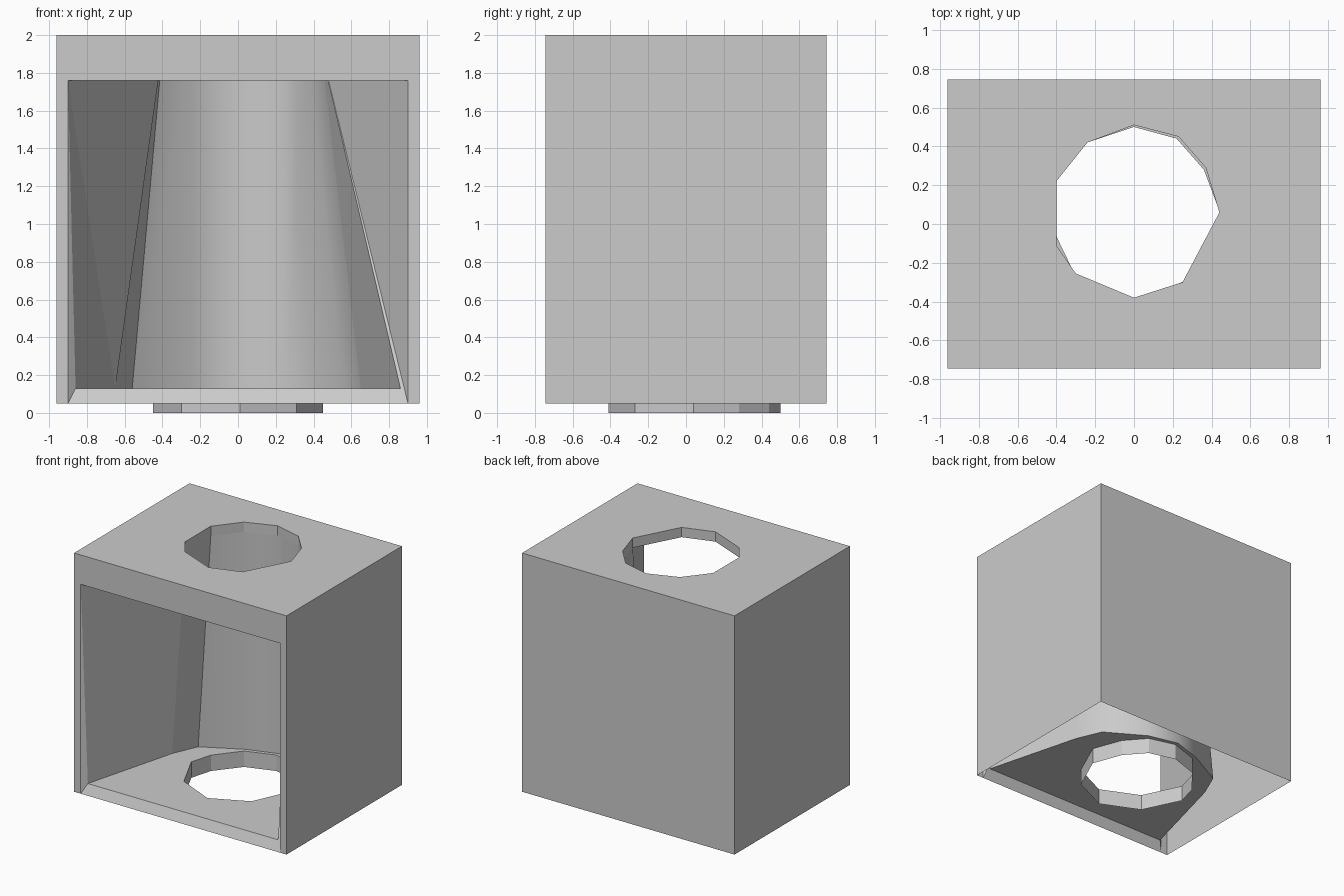
import bpy
import bmesh
from mathutils import Vector

cube = bpy.data.objects.get("Cube")
if cube:
    bpy.data.objects.remove(cube, do_unlink=True)

grey = bpy.data.materials.new("light_grey")
COLOUR = (0.6, 0.6, 0.6, 1)
grey.diffuse_color = COLOUR
grey.use_nodes = True
grey.node_tree.nodes["Principled BSDF"].inputs["Base Color"].default_value = COLOUR

W, D, BASE, TOP = 0.96, 0.745, 0.05, 2.0   # outer shell
FLOOR, CEIL = 0.13, 1.92                   # inner sheets
OPEN_W, OPEN_TOP = 0.9, 1.76               # front opening


def finish(name, bm, smooth=False):
    mesh = bpy.data.meshes.new(name)
    for f in bm.faces:
        f.smooth = smooth
    bm.to_mesh(mesh)
    bm.free()
    mesh.materials.append(grey)
    obj = bpy.data.objects.new(name, mesh)
    bpy.context.collection.objects.link(obj)
    return obj


def sheet(name, polys, toward=None, smooth=False):
    """Joined faces, turned toward a point, or outward if none is given."""
    bm = bmesh.new()
    for poly in polys:
        bm.faces.new([bm.verts.new(p) for p in poly])
    bmesh.ops.remove_doubles(bm, verts=bm.verts[:], dist=1e-4)
    bm.normal_update()
    for f in bm.faces:
        c = f.calc_center_median()
        aim = Vector(toward) - c if toward else c - Vector((0, 0, 1))
        if f.normal.dot(aim) < 0:
            f.normal_flip()
    return finish(name, bm, smooth)


def holed_plate(name, outline, hole, z):
    bm = bmesh.new()
    for loop in (outline, hole):
        vs = [bm.verts.new((x, y, z)) for x, y in loop]
        for a, b in zip(vs, vs[1:] + vs[:1]):
            bm.edges.new((a, b))
    bmesh.ops.triangle_fill(bm, use_beauty=True, edges=bm.edges[:])
    bm.normal_update()
    for f in bm.faces:
        if f.normal.z < 0:
            f.normal_flip()
    return finish(name, bm)


def at(points, z):
    return [(x, y, z) for x, y in points]


def strips(lower, upper):
    return [(lower[i], lower[i + 1], upper[i + 1], upper[i])
            for i in range(len(lower) - 1)]


def collar(name, ring, z0, z1):
    ring = ring + ring[:1]
    centre = (0, 0.06, (z0 + z1) / 2)
    return sheet(name, strips(at(ring, z0), at(ring, z1)), centre)


# Hole outlines, split into rear and front runs for the top
top_rear = [(-0.4, 0.22), (-0.24, 0.42), (0, 0.51), (0.23, 0.45), (0.37, 0.29), (0.44, 0.06)]
top_front = [(0.25, -0.3), (0, -0.38), (-0.3, -0.255), (-0.4, -0.11)]
top_hole = top_rear + top_front
base_hole = [(-0.4, 0.22), (-0.24, 0.42), (0, 0.5), (0.22, 0.44), (0.36, 0.28),
             (0.45, 0.04), (0.31, -0.27), (0.01, -0.41), (-0.3, -0.27), (-0.45, 0.04)]
floor_rear = [(-0.56, 0.286), (-0.25, 0.45), (0, 0.53), (0.25, 0.47), (0.56, 0.286), (0.65, 0.08)]
floor_outline = [(-0.86, -0.71), (-0.65, 0.08)] + floor_rear + [(0.86, -0.71)]

# Outer shell: sides, back and the frame round the opening
rect = [(-W, -D), (-W, D), (W, D), (W, -D)]
sheet("outer_walls", strips(at(rect, BASE), at(rect, TOP)))


def front_panel(x0, x1, z0, z1):
    return [(x0, -D, z0), (x1, -D, z0), (x1, -D, z1), (x0, -D, z1)]


sheet("front_frame", [front_panel(-W, W, OPEN_TOP, TOP),
                      front_panel(-W, -OPEN_W, BASE, OPEN_TOP),
                      front_panel(OPEN_W, W, BASE, OPEN_TOP)])
holed_plate("top_plate", rect, top_hole, TOP)
collar("top_hole_rim", top_hole, CEIL, TOP)

# Floor with its collar and the sloping front lip
holed_plate("floor", floor_outline, base_hole, FLOOR)
collar("base_collar", base_hole, 0, FLOOR)
inside = (0, -0.3, 1)
lip = [(-OPEN_W, -D, BASE), (OPEN_W, -D, BASE)]
floor_front = [(-0.86, -0.71, FLOOR), (0.86, -0.71, FLOOR)]
sheet("front_lip", strips(lip, floor_front), inside)

# Curved rear wall of the cavity
sheet("rear_wall", strips(at(floor_rear, FLOOR), at(top_rear, CEIL)), inside, smooth=True)

# Flat side walls
head = [(-OPEN_W, -D, OPEN_TOP), (OPEN_W, -D, OPEN_TOP)]
left_top, right_top = (-0.4, -0.11, CEIL), (0.44, 0.06, CEIL)
left_foot, right_foot = (-0.65, 0.08, FLOOR), (0.65, 0.08, FLOOR)
sheet("right_side_wall", [
    (head[0], lip[0], floor_front[0]),
    (head[0], floor_front[0], left_foot),
    (head[0], left_foot, left_top),
    (left_foot, (*floor_rear[0], FLOOR), (*top_rear[0], CEIL), left_top)], inside)
sheet("left_side_wall", [
    (head[1], lip[1], right_top),
    (lip[1], floor_front[1], right_top),
    (floor_front[1], right_foot, right_top)], inside)

# Ceiling rising from the opening to the top hole
rim = at([top_rear[-1]] + top_front, CEIL)
sheet("ceiling", [(head[1], rim[0], rim[1]), (head[1], rim[1], rim[2]),
                  (head[0], head[1], rim[2]),
                  (head[0], rim[2], rim[3]), (head[0], rim[3], rim[4])], inside)
